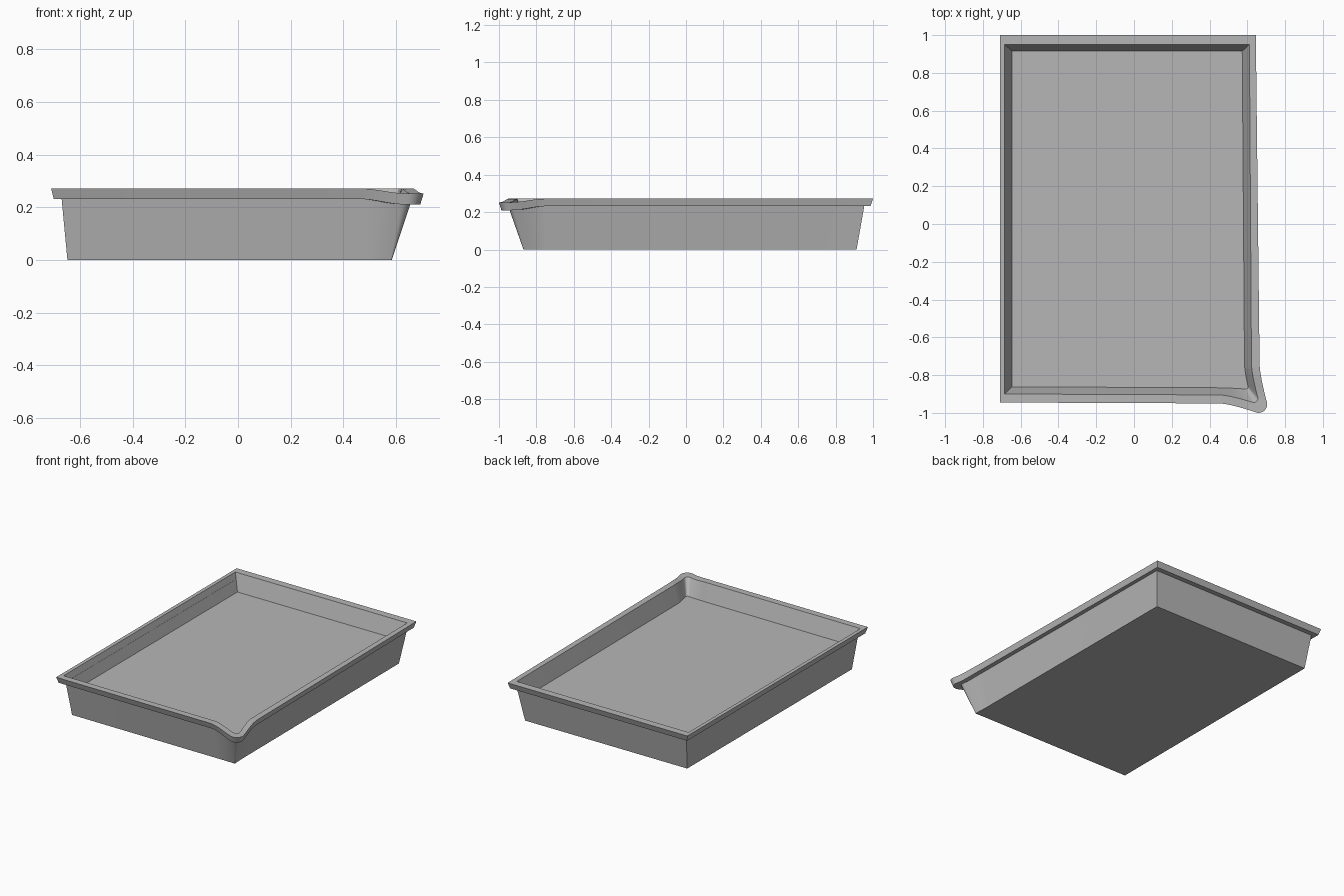
import bpy, bmesh, math

cube = bpy.data.objects.get("Cube")
if cube:
    bpy.data.objects.remove(cube, do_unlink=True)

grey = bpy.data.materials.new("mid_grey")
grey.use_nodes = True
colour = (0.47, 0.47, 0.47, 1)
grey.diffuse_color = colour
grey.node_tree.nodes["Principled BSDF"].inputs["Base Color"].default_value = colour


def ease(start, end, steps, along):
    """Points from a straight edge flaring out to the spout."""
    points = []
    for i in range(steps):
        t = i / steps
        a = [start[k] + (end[k] - start[k]) * (t if k == along else t ** 1.35) for k in (0, 1)]
        points.append((a[0], a[1], t * t * (3 - 2 * t)))
    return points


def outline(left, back, right, front, flare, centre, radius, z, dip):
    """Rectangle whose front left-hand corner is drawn out into a rounded spout."""
    arc = []
    for i in range(9):
        a = math.radians(-108 + i * 15.5)
        arc.append((centre[0] + radius * math.cos(a), centre[1] + radius * math.sin(a), 1))
    points = [(left, back, 0), (left, front, 0)]
    points += ease((0.46, front - 0.005), arc[0], 5, 0)
    points += arc
    points += reversed(ease((right + flare, -0.75), arc[-1], 5, 1))
    points.append((right, back, 0))
    return [(x, y, z - dip * d) for x, y, d in points]


# Cross-section from the underside, out around the rim, and down to the floor
rings = [
    outline(-0.648, 0.912, 0.575, -0.862, 0.005, (0.58, -0.865), 0.004, 0.0, 0.0),
    outline(-0.67, 0.953, 0.61, -0.9, 0.015, (0.625, -0.914), 0.03, 0.232, 0.02),
    outline(-0.70, 0.987, 0.635, -0.932, 0.02, (0.65, -0.945), 0.042, 0.232, 0.022),
    outline(-0.71, 1.0, 0.645, -0.945, 0.02, (0.66, -0.955), 0.045, 0.272, 0.02),
    outline(-0.685, 0.95, 0.611, -0.9, 0.011, (0.634, -0.923), 0.022, 0.272, 0.02),
    outline(-0.645, 0.915, 0.573, -0.862, 0.012, (0.592, -0.862), 0.012, 0.16, 0.0),
]

bm = bmesh.new()
loops = [[bm.verts.new(p) for p in ring] for ring in rings]
for lower, upper in zip(loops, loops[1:]):
    for i in range(len(lower)):
        j = (i + 1) % len(lower)
        bm.faces.new((lower[i], lower[j], upper[j], upper[i]))
bm.faces.new(list(reversed(loops[0])))
bm.faces.new(loops[-1])
bmesh.ops.recalc_face_normals(bm, faces=bm.faces)

mesh = bpy.data.meshes.new("pouring_tray")
bm.to_mesh(mesh)
bm.free()
mesh.materials.append(grey)
tray = bpy.data.objects.new("pouring_tray", mesh)
bpy.context.collection.objects.link(tray)
bpy.context.view_layer.objects.active = tray
tray.select_set(True)
bpy.ops.object.shade_smooth_by_angle(angle=math.radians(30))
